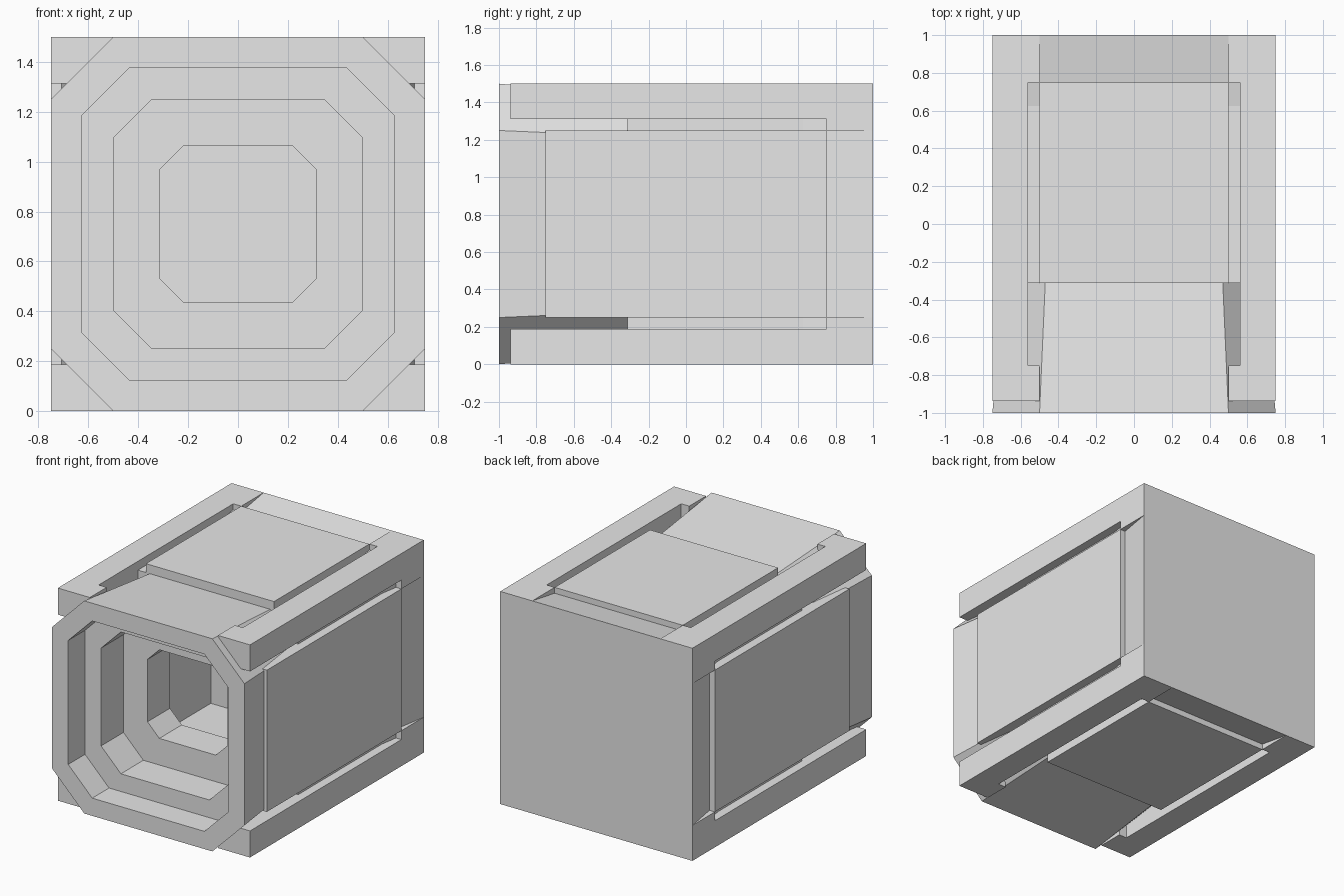
import bpy, bmesh

cube = bpy.data.objects.get("Cube")
if cube:
    bpy.data.objects.remove(cube, do_unlink=True)

grey = bpy.data.materials.new("plain_grey")
grey.use_nodes = True
grey.diffuse_color = (0.8, 0.8, 0.8, 1)
grey.node_tree.nodes["Principled BSDF"].inputs["Base Color"].default_value = (0.8, 0.8, 0.8, 1)

MID = 0.75      # height of the centre axis
OUTER = 0.75    # half width of the whole block
CORE = 0.6875   # half width of the recessed housing
SEAM = -0.3125  # where the muzzle meets the housing


def finish(name, bm):
    bmesh.ops.remove_doubles(bm, verts=bm.verts, dist=0.0001)
    bmesh.ops.recalc_face_normals(bm, faces=bm.faces)
    mesh = bpy.data.meshes.new(name)
    bm.to_mesh(mesh)
    bm.free()
    mesh.materials.append(grey)
    obj = bpy.data.objects.new(name, mesh)
    bpy.context.collection.objects.link(obj)
    return obj


def loft(name, rings, cap=False, inward=False):
    """Join chamfered squares given as (half width, half flat edge, y)."""
    bm = bmesh.new()
    loops = []
    for h, c, y in rings:
        outline = [(h, -c), (h, c), (c, h), (-c, h), (-h, c), (-h, -c), (-c, -h), (c, -h)]
        loops.append([bm.verts.new((x, y, MID + z)) for x, z in outline])
    for a, b in zip(loops, loops[1:]):
        for i in range(8):
            j = (i + 1) % 8
            bm.faces.new((a[i], a[j], b[j], b[i]))
    if cap:
        bm.faces.new(loops[-1])
    bmesh.ops.dissolve_degenerate(bm, edges=bm.edges, dist=0.0001)
    obj = finish(name, bm)
    if inward:
        obj.data.flip_normals()
    return obj


def prism(name, outline, z0, z1):
    """Extrude an xy outline between two heights."""
    bm = bmesh.new()
    face = bm.faces.new([bm.verts.new((x, y, z0)) for x, y in outline])
    top = bmesh.ops.extrude_face_region(bm, geom=[face])["geom"]
    bmesh.ops.translate(bm, vec=(0, 0, z1 - z0),
                        verts=[v for v in top if isinstance(v, bmesh.types.BMVert)])
    return finish(name, bm)


def box(name, x, y, z):
    return prism(name, [(x[0], y[0]), (x[1], y[0]), (x[1], y[1]), (x[0], y[1])], *z)


# Tapered octagonal muzzle with a stepped opening
loft("muzzle", [
    (CORE, 0.47, SEAM), (OUTER, 0.5, -1),
    (0.625, 0.4375, -1), (0.625, 0.4375, -0.8125),
    (0.5, 0.345, -0.8125), (0.5, 0.345, -0.5625),
    (0.3125, 0.22, -0.5625), (0.3125, 0.22, SEAM)])

# Square housing that flares out to the flat back
loft("housing", [
    (CORE, 0.47, SEAM), (CORE, CORE, SEAM),
    (CORE, CORE, 0.625), (OUTER, OUTER, 1)], cap=True)

# Hollow chamber behind the opening
loft("chamber", [
    (0.3125, 0.22, SEAM), (0.5625, 0.5625, SEAM),
    (0.5625, 0.5625, 0.5)], cap=True, inward=True)

# Corner rails, notched beside the top and bottom panels, with rear blocks
BACK = 0.999
rail = [(0.5, -0.9375), (0.75, -0.9375), (0.75, BACK), (0.5, BACK),
        (0.5, 0.75), (0.5625, 0.75), (0.5625, -0.75), (0.5, -0.75)]
for sx, side in ((1, "left"), (-1, "right")):
    for sz, level in ((1, "upper"), (-1, "lower")):
        prism(f"{level}_{side}_rail", [(sx * x, y) for x, y in rail],
              MID + sz * 0.5625, MID + sz * OUTER)
        box(f"{level}_{side}_rear_block", (sx * 0.5, sx * OUTER), (0.75, BACK),
            (MID + sz * 0.5, MID + sz * 0.5625))

# Raised panels on the four long sides
for s, side, level in ((1, "left", "top"), (-1, "right", "bottom")):
    box(f"{side}_panel", (s * 0.65, s * OUTER), (-0.75, 0.75), (MID - 0.5, MID + 0.5))
    box(f"{level}_panel", (-0.5, 0.5), (SEAM, 0.75), (MID + s * 0.65, MID + s * OUTER))
